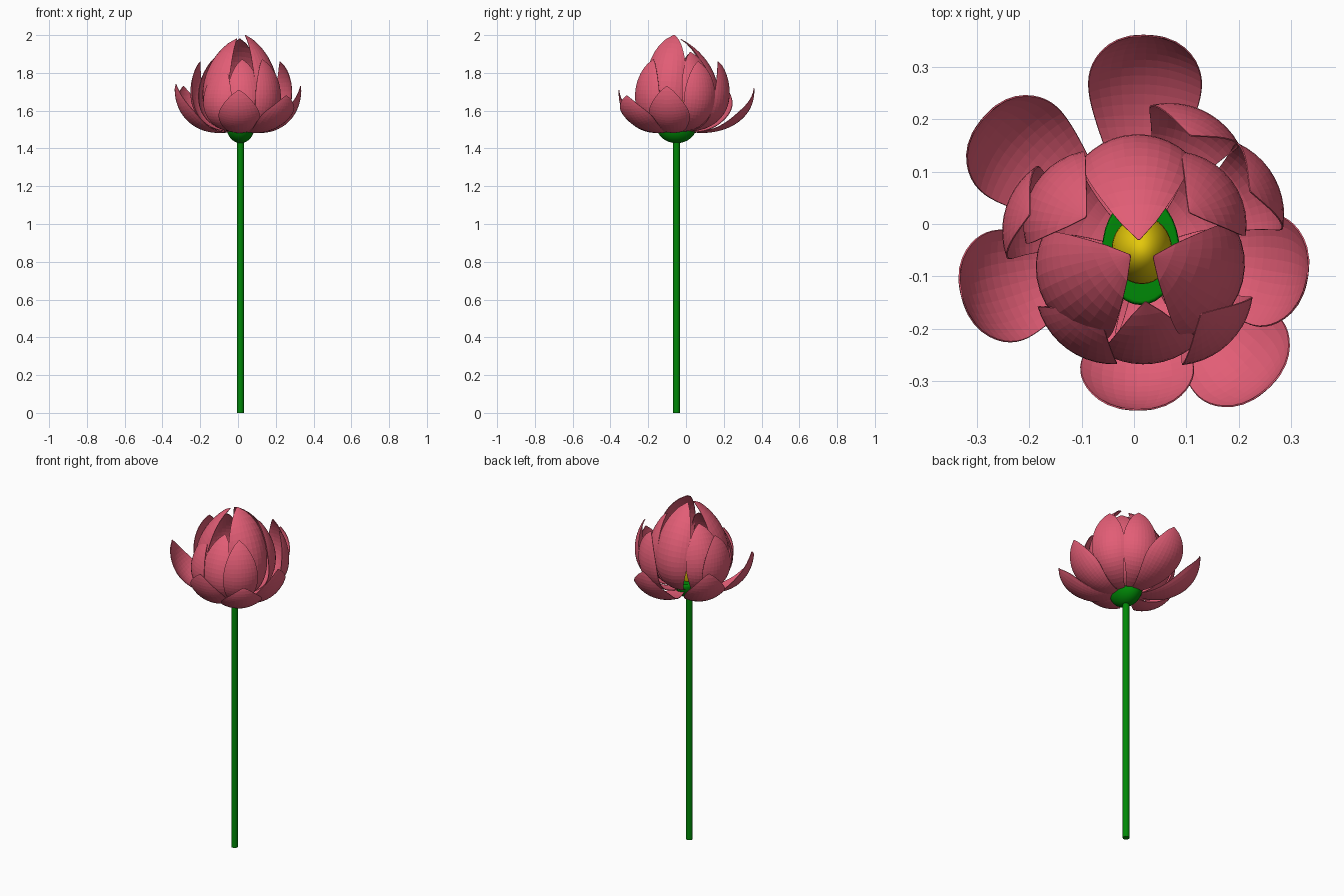
import bpy
import math
from mathutils import Vector

cube = bpy.data.objects.get("Cube")
if cube:
    bpy.data.objects.remove(cube, do_unlink=True)

AXIS = Vector((0.01, -0.05, 0))


def material(name, color):
    m = bpy.data.materials.new(name)
    m.use_nodes = True
    m.diffuse_color = (*color, 1)
    m.node_tree.nodes["Principled BSDF"].inputs["Base Color"].default_value = (*color, 1)
    return m


PINK = material("petal pink", (0.76, 0.11, 0.18))
GREEN = material("stem green", (0.0, 0.25, 0.002))
YELLOW = material("heart yellow", (0.78, 0.58, 0.003))


def bezier(pts, u):
    a, b, c, d = (Vector(p) for p in pts)
    k = 1 - u
    point = a * k**3 + b * 3 * k * k * u + c * 3 * k * u * u + d * u**3
    tangent = (b - a) * k * k + (c - b) * 2 * k * u + (d - c) * u * u
    return point, tangent.normalized()


def petal(name, degrees, path, width, cup, fullness, rows=22, cols=10):
    """Sweep a cupped cross-section along a (radius, height) curve."""
    a = math.radians(degrees)
    out, side, up = Vector((math.cos(a), math.sin(a), 0)), Vector((-math.sin(a), math.cos(a), 0)), Vector((0, 0, 1))
    verts, faces = [], []
    for i in range(rows + 1):
        u = i / rows
        p, t = bezier(path, u)
        normal = out * -t.y + up * t.x
        # Narrow base, full body, pointed tip
        half = width * max(0.005, math.sin(math.pi * (0.06 + 0.94 * u) ** fullness)) ** 0.75
        for j in range(cols + 1):
            bend = half * (2 * j / cols - 1) / cup
            verts.append(AXIS + out * p.x + up * p.y + side * cup * math.sin(bend)
                         + normal * cup * (1 - math.cos(bend)))
    for i in range(rows):
        for j in range(cols):
            k = i * (cols + 1) + j
            faces.append((k, k + 1, k + cols + 2, k + cols + 1))
    mesh = bpy.data.meshes.new(name)
    mesh.from_pydata(verts, [], faces)
    mesh.materials.append(PINK)
    ob = bpy.data.objects.new(name, mesh)
    bpy.context.collection.objects.link(ob)
    skin = ob.modifiers.new("thickness", "SOLIDIFY")
    skin.thickness = 0.003
    skin.offset = 0


# Inner petals: angle, belly radius, tip radius, tip height, half width
for n, (ang, belly, tip, top, width) in enumerate([
        (92, 0.28, 0.02, 1.98, 0.115), (-150, 0.26, 0.02, 1.98, 0.135), (-24, 0.26, 0.03, 2.0, 0.135),
        (37, 0.26, 0.12, 1.91, 0.11), (148, 0.28, 0.12, 1.9, 0.115)]):
    path = [(0.03, 1.49), (belly, 1.5), (belly + 0.01, top - 0.14), (tip, top)]
    petal(f"inner_petal_{n + 1}", ang, path, width, 0.14, 1.5)

# Middle petals: angle, belly radius, tip radius, tip height
for n, (ang, belly, tip, top) in enumerate([
        (-83, 0.25, 0.1, 1.87), (-126, 0.26, 0.14, 1.84), (-46, 0.27, 0.17, 1.87),
        (28, 0.31, 0.24, 1.86), (66, 0.31, 0.24, 1.86), (162, 0.28, 0.22, 1.86)]):
    path = [(0.03, 1.49), (belly, 1.48), (belly + 0.03, top - 0.15), (tip, top)]
    petal(f"middle_petal_{n + 1}", ang, path, 0.1, 0.15, 1.45)

# Outer petals, opened wide: angle, tip radius, tip height
for n, (ang, tip, top) in enumerate([
        (88, 0.41, 1.72), (140, 0.39, 1.73), (195, 0.35, 1.74),
        (-91, 0.305, 1.71), (-47, 0.36, 1.68), (-9, 0.325, 1.73)]):
    path = [(0.04, 1.495), (tip * 0.55, 1.45), (tip * 1.03, 1.54), (tip, top)]
    petal(f"outer_petal_{n + 1}", ang, path, 0.116, 0.18, 1.5)


def finish(name, mat):
    ob = bpy.context.object
    ob.name = name
    ob.data.materials.append(mat)
    bpy.ops.object.shade_smooth_by_angle()
    return ob


# Stem
bpy.ops.mesh.primitive_cylinder_add(vertices=16, radius=0.018, depth=1.46, location=AXIS + Vector((0.003, 0, 0.73)))
finish("stem", GREEN)

# Cup under the flower: lower part of an ellipsoid
bpy.ops.mesh.primitive_uv_sphere_add(segments=32, ring_count=16, radius=1, location=AXIS + Vector((0.003, 0, 1.515)))
cup = finish("flower_cup", GREEN)
for v in cup.data.vertices:
    v.co = (v.co.x * 0.074, v.co.y * 0.105, min(v.co.z, 0.2) * 0.087)

# Yellow heart
bpy.ops.mesh.primitive_uv_sphere_add(segments=32, ring_count=16, radius=1, location=AXIS + Vector((0.005, 0, 1.6)))
heart = finish("flower_heart", YELLOW)
for v in heart.data.vertices:
    v.co = (v.co.x * 0.058, v.co.y * 0.065, v.co.z * 0.13)
